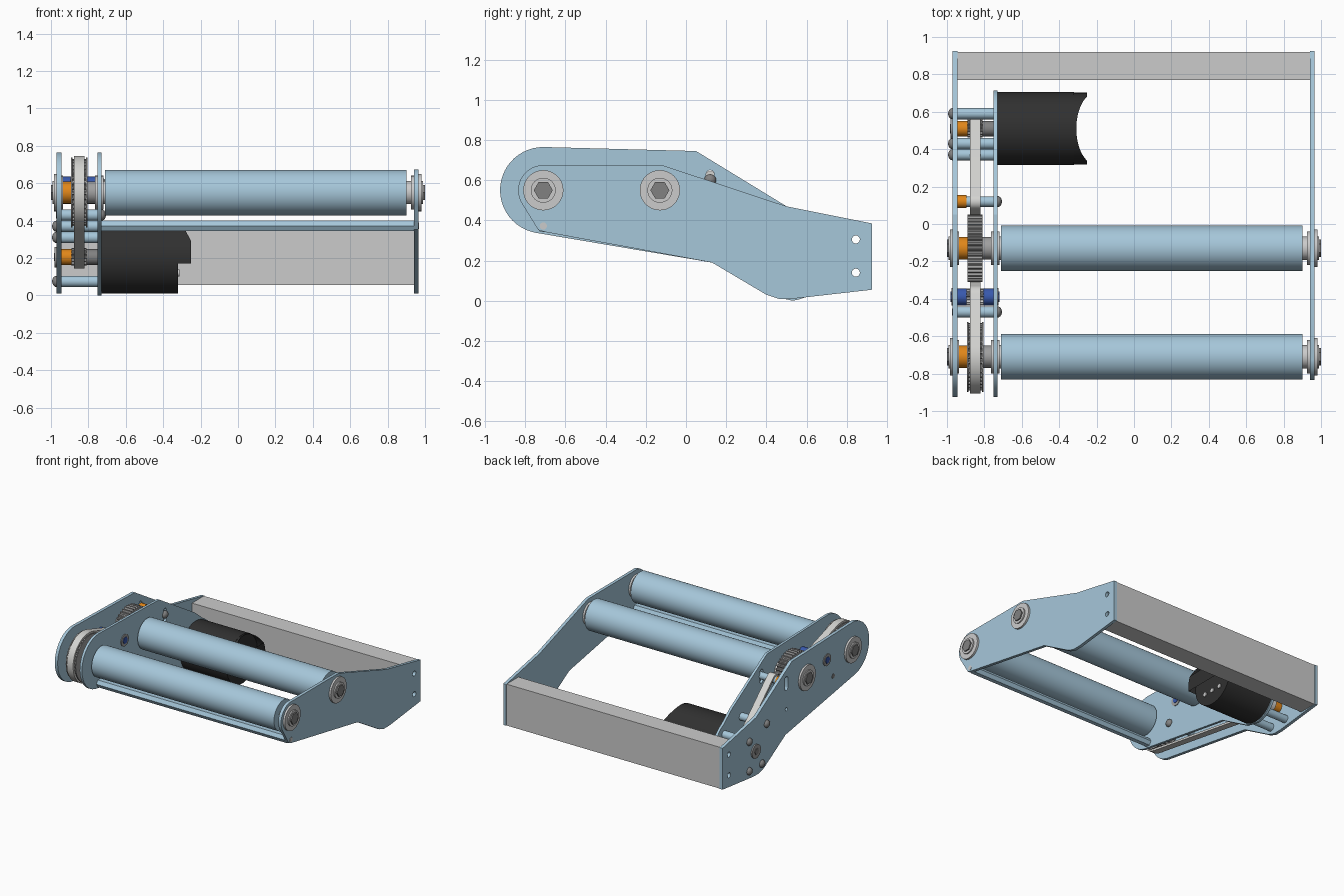
import bpy, bmesh, math
from mathutils import Matrix, Vector

cube = bpy.data.objects.get("Cube")
if cube:
    bpy.data.objects.remove(cube, do_unlink=True)


def material(name, r, g, b):
    m = bpy.data.materials.new(name)
    m.use_nodes = True
    m.diffuse_color = (r, g, b, 1)
    m.node_tree.nodes["Principled BSDF"].inputs["Base Color"].default_value = (r, g, b, 1)
    return m


PALE = material("pale blue", .38, .57, .70)
LIGHT = material("light grey", .60, .60, .60)
BELT = material("belt grey", .66, .66, .64)
STEEL = material("steel grey", .35, .35, .35)
DARK = material("dark steel", .22, .22, .22)
BLACK = material("motor black", .03, .03, .03)
ORANGE = material("orange", .75, .24, .01)
BLUE = material("deep blue", .04, .10, .42)

# Profiles are drawn in the (y, z) plane and extruded along x
TO_YZ = Matrix(((0, 0, 1, 0), (1, 0, 0, 0), (0, 1, 0, 0), (0, 0, 0, 1)))


def finish(name, bm, mat):
    bmesh.ops.remove_doubles(bm, verts=bm.verts, dist=0.0001)
    bmesh.ops.recalc_face_normals(bm, faces=bm.faces)
    for f in bm.faces:
        f.smooth = True
    for e in bm.edges:
        e.smooth = e.calc_face_angle(3) < math.radians(28)
    mesh = bpy.data.meshes.new(name)
    bm.to_mesh(mesh)
    bm.free()
    mesh.materials.append(mat)
    ob = bpy.data.objects.new(name, mesh)
    bpy.context.collection.objects.link(ob)
    return ob


def extrude_bm(loops, x0, x1):
    """Filled profile, later loops being holes, extruded from x0 to x1."""
    cu = bpy.data.curves.new("profile", 'CURVE')
    cu.dimensions = '2D'
    cu.fill_mode = 'BOTH'
    cu.extrude = (x1 - x0) / 2
    for loop in loops:
        s = cu.splines.new('POLY')
        s.points.add(len(loop) - 1)
        for p, (y, z) in zip(s.points, loop):
            p.co = (y, z, 0, 1)
        s.use_cyclic_u = True
    tmp = bpy.data.objects.new("profile", cu)
    mesh = bpy.data.meshes.new_from_object(tmp)
    bm = bmesh.new()
    bm.from_mesh(mesh)
    bpy.data.objects.remove(tmp)
    bpy.data.curves.remove(cu)
    bpy.data.meshes.remove(mesh)
    bm.transform(Matrix.Translation(((x0 + x1) / 2, 0, 0)) @ TO_YZ)
    return bm


def extrude(name, loops, x0, x1, mat):
    return finish(name, extrude_bm(loops, x0, x1), mat)


def arc(c, r, a0, a1, n=24):
    return [(c[0] + r * math.cos(math.radians(a0 + (a1 - a0) * i / n)),
             c[1] + r * math.sin(math.radians(a0 + (a1 - a0) * i / n))) for i in range(n + 1)]


def circle(c, r, n=40):
    return arc(c, r, 0, 360, n)[:-1]


def rod(name, c, r, x0, x1, mat, n=40):
    return extrude(name, [circle(c, r, n)], x0, x1, mat)


def toothed(name, c, r, teeth, x0, x1, mat):
    pts = []
    for i in range(teeth * 4):
        a = 2 * math.pi * i / (teeth * 4)
        rr = r if i % 4 < 2 else r - .014
        pts.append((c[0] + rr * math.cos(a), c[1] + rr * math.sin(a)))
    return extrude(name, [pts], x0, x1, mat)


def button_head(name, c, x, r=.03):
    bm = bmesh.new()
    bmesh.ops.create_uvsphere(bm, u_segments=20, v_segments=10, radius=r)
    bm.transform(Matrix.Translation((x, c[0], c[1])) @ TO_YZ @ Matrix.Diagonal((1, 1, .8, 1)))
    return finish(name, bm, DARK)


FRONT, REAR, MOTOR = (-.71, .55), (-.13, .55), (.51, .205)
IDLER, TENSION = (-.39, .59), (.12, .60)

# Side plates
slot = arc((.12, .63), .02, 0, 180, 8) + arc((.12, .56), .02, 180, 360, 8)
tube_holes = [circle((.845, z), .02, 20) for z in (.14, .305)]
tail = [(.50, .47), (.925, .385), (.925, .055), (.53, .01), (.46, .01), (.40, .03), (.13, .19)]
nose = arc(FRONT, .215, 90, 260)
small_hole = circle((.12, .39), .014, 16)
extrude("outer_left_plate", [nose[::-1] + [(.05, .745)] + tail][:1] + tube_holes + [slot, small_hole],
        -.97, -.945, PALE)
extrude("inner_left_plate",
        [nose[::-1] + [(.05, .745), (.50, .47)] + arc(MOTOR, .205, 65, -85) + [(.40, .03), (.13, .19)],
         slot, small_hole], -.75, -.73, PALE)
extrude("right_plate",
        [arc(FRONT, .125, 212, 98, 16) + [(-.11, .672)] + tail + [(-.70, .342), (-.735, .352)]] + tube_holes,
        .94, .965, PALE)

# Hollow rear cross tube and slim front cross bar
extrude("rear_tube", [[(.77, .055), (.92, .055), (.92, .385), (.77, .385)],
                      [(.785, .07), (.905, .07), (.905, .37), (.785, .37)]], -.945, .94, LIGHT)
rod("front_cross_bar", (-.71, .372), .033, -.73, .94, PALE, 6)
rod("cross_bar_screw", (-.71, .372), .018, .94, .968, LIGHT, 20)

# Rollers with hex shafts, bearings and spacers
for label, c in (("front", FRONT), ("rear", REAR)):
    rod(label + "_roller", c, .122, -.71, .90, PALE, 64)
    rod(label + "_shaft", c, .047, -1, 1, DARK, 6)
    for x0, x1, r in ((.965, .98, .1), (.925, .94, .09), (.90, .925, .062), (-.985, -.97, .1),
                      (-.945, -.935, .09), (-.765, -.75, .09), (-.73, -.72, .09), (-.72, -.71, .062)):
        rod(label + "_bearing", c, r, x0, x1, LIGHT)
    for x0, x1 in ((.98, .99), (-.993, -.985)):
        rod(label + "_bearing_race", c, .062, x0, x1, LIGHT)
    rod(label + "_orange_spacer", c, .06, -.935, -.89, ORANGE)
    rod(label + "_grey_spacer", c, .06, -.81, -.765, STEEL)
    toothed(label + "_pulley", c, .18, 40, -.89, -.81, STEEL)
for x in (-.893, -.813):
    rod("front_pulley_flange", FRONT, .187, x, x + .008, STEEL, 64)

# Idler with blue spacers
toothed("idler_pulley", IDLER, .046, 14, -.895, -.805, LIGHT)
rod("idler_spacer", IDLER, .045, -.945, -.895, BLUE)
rod("idler_spacer", IDLER, .045, -.805, -.75, BLUE)
for x0, x1 in ((-.976, -.97), (-.73, -.724)):
    rod("idler_bearing", IDLER, .047, x0, x1, STEEL)
    rod("idler_shaft", IDLER, .028, x0 - .004, x1 + .004, BLUE, 6)

# Sliding belt tensioner
rod("tension_shaft", TENSION, .028, -.90, -.73, PALE)
rod("tension_spacer", TENSION, .034, -.945, -.895, ORANGE)
button_head("tension_bolt", TENSION, -.73)

# Motor drive pulley
toothed("motor_pulley", MOTOR, .048, 14, -.89, -.81, STEEL)
rod("motor_orange_spacer", MOTOR, .042, -.945, -.89, ORANGE)
rod("motor_hub", MOTOR, .042, -.81, -.75, DARK)
rod("motor_bearing", MOTOR, .055, -.98, -.97, STEEL)
rod("motor_shaft", MOTOR, .025, -.985, -.97, DARK, 6)


def belt_path(wheels, offset):
    """Closed belt line round wheels (centre, radius, side), shifted outward by offset."""
    ws = [(Vector(c), s * (r + s * offset), s) for c, r, s in wheels]
    angles = []
    for (c0, r0, _), (c1, r1, _) in zip(ws, ws[1:] + ws[:1]):
        d = c1 - c0
        angles.append(math.atan2(d.y, d.x) - math.acos((r0 - r1) / d.length))
    pts = []
    for i, (c, r, s) in enumerate(ws):
        a0, a1 = angles[i - 1], angles[i]
        sweep = s * ((s * (a1 - a0)) % (2 * math.pi))
        pts += arc(c, r, math.degrees(a0), math.degrees(a0 + sweep), 28)
    return pts


# Serpentine belt, passing under the rear pulley
wheels = [(FRONT, .188, 1), (MOTOR, .054, 1), (TENSION, .036, 1), (REAR, .188, -1), (IDLER, .053, 1)]
extrude("drive_belt", [belt_path(wheels, .008), belt_path(wheels, -.008)], -.878, -.822, BELT)

# Standoffs between the left plates
for c in ((.37, .37), (.59, .31), (.43, .075), (.59, .075)):
    rod("rear_standoff", c, .03, -.945, -.75, PALE)
    button_head("standoff_bolt", c, -.97)
rod("front_standoff", (-.47, .43), .03, -.945, -.75, PALE)
button_head("standoff_bolt", (-.47, .43), -.73)
rod("standoff_screw", (-.47, .43), .018, -.973, -.97, DARK, 20)

# Motor body with a sloped upper end and a stepped lower end
rod("motor_body", MOTOR, .195, -.73, -.32, BLACK, 64)
bm = extrude_bm([circle(MOTOR, .192, 64)], -.34, -.25)
for co, no in (((-.25, 0, .29), (.11, 0, .06)), ((0, 0, .17), (0, 0, -1))):
    cut = bmesh.ops.bisect_plane(bm, geom=bm.verts[:] + bm.edges[:] + bm.faces[:], dist=.00001,
                                 plane_co=co, plane_no=no, clear_outer=True)
    edges = [e for e in cut["geom_cut"] if isinstance(e, bmesh.types.BMEdge)]
    bmesh.ops.holes_fill(bm, edges=edges, sides=0)
finish("motor_end_cap", bm, BLACK)
for y in (.43, .51, .59):
    rod("motor_terminal", (y, .12), .018, -.32, -.312, LIGHT, 16)
